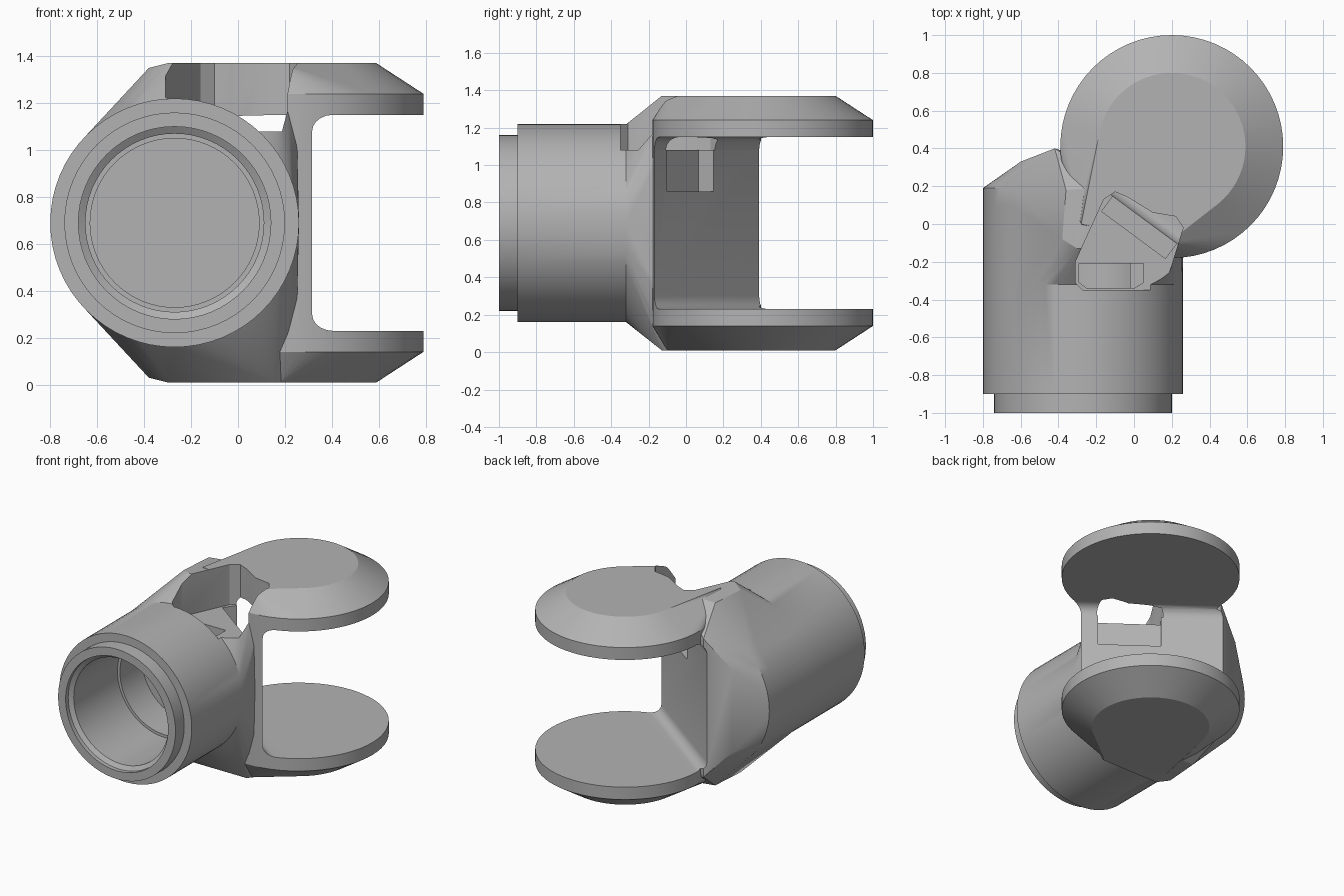
import bpy, bmesh, math
from mathutils import Vector

if "Cube" in bpy.data.objects:
    bpy.data.objects.remove(bpy.data.objects["Cube"], do_unlink=True)

MID = 0.69                      # height of the symmetry plane
AXIS_X = -0.27                  # socket axis
DISC = Vector((0.2, 0.41))      # yoke disc centre
SEG = 64

metal = bpy.data.materials.new("grey_metal")
metal.use_nodes = True
metal.diffuse_color = (0.45, 0.45, 0.45, 1)
metal.node_tree.nodes["Principled BSDF"].inputs["Base Color"].default_value = (0.45, 0.45, 0.45, 1)


def make(name, bm):
    bmesh.ops.recalc_face_normals(bm, faces=bm.faces)
    mesh = bpy.data.meshes.new(name)
    bm.to_mesh(mesh)
    bm.free()
    ob = bpy.data.objects.new(name, mesh)
    bpy.context.scene.collection.objects.link(ob)
    mesh.materials.append(metal)
    return ob


def ring(radius, pos, across):
    """Circle of points, either around the socket (y) or a yoke disc (z)."""
    pts = []
    for i in range(SEG):
        a = 2 * math.pi * i / SEG
        u, v = radius * math.cos(a), radius * math.sin(a)
        pts.append((AXIS_X + u, pos, MID + v) if across == "y" else (DISC.x + u, DISC.y + v, pos))
    return pts


def hull(name, pts):
    bm = bmesh.new()
    for p in pts:
        bm.verts.new(p)
    out = bmesh.ops.convex_hull(bm, input=bm.verts)
    junk = [v for v in out["geom_interior"] if isinstance(v, bmesh.types.BMVert)]
    bmesh.ops.delete(bm, geom=junk, context="VERTS")
    bmesh.ops.dissolve_limit(bm, angle_limit=0.01, verts=bm.verts, edges=bm.edges)
    return make(name, bm)


def lathe(name, profile):
    """Solid of revolution around the socket axis from (radius, y) pairs."""
    bm = bmesh.new()
    rows = [[bm.verts.new(p) for p in ring(r, y, "y")] for r, y in profile]
    for a, b in zip(rows, rows[1:]):
        for i in range(SEG):
            j = (i + 1) % SEG
            bm.faces.new((a[i], a[j], b[j], b[i]))
    bm.faces.new(rows[0])
    bm.faces.new(rows[-1])
    return make(name, bm)


def prism(name, outline, z0, z1, round_edges=0):
    bm = bmesh.new()
    face = bm.faces.new([bm.verts.new((x, y, z0)) for x, y in outline])
    up = bmesh.ops.extrude_face_region(bm, geom=[face])["geom"]
    bmesh.ops.translate(bm, vec=(0, 0, z1 - z0), verts=[v for v in up if isinstance(v, bmesh.types.BMVert)])
    if round_edges:
        # round the two horizontal edges of the first side only
        a, b = (Vector(p) for p in outline[:2])
        edges = [e for e in bm.edges if all(min((v.co.xy - a).length, (v.co.xy - b).length) < 1e-4
                 for v in e.verts) and abs(e.verts[0].co.z - e.verts[1].co.z) < 1e-4]
        bmesh.ops.bevel(bm, geom=edges, offset=round_edges, segments=5, profile=0.5, affect="EDGES")
    return make(name, bm)


def combine(target, other, op):
    mod = target.modifiers.new(op.lower(), "BOOLEAN")
    mod.operation, mod.object, mod.solver = op, other, "EXACT"
    bpy.context.view_layer.objects.active = target
    bpy.ops.object.modifier_apply(modifier=mod.name)
    bpy.data.objects.remove(other, do_unlink=True)


def both(points):
    """Mirror (x, y, height above middle) points over the middle plane."""
    return [(x, y, MID + s * h) for x, y, h in points for s in (1, -1)]


# Main socket body, flared at the back to the height of the yoke
body = hull("yoke_body", ring(0.53, -0.32, "y") + ring(0.53, 0.19, "y") + both([
    (-0.38, -0.08, 0.66), (-0.3, -0.13, 0.68), (0.16, -0.13, 0.68), (0.2, -0.08, 0.68),
    (-0.36, 0.18, 0.66), (-0.1, 0.2, 0.68),
    (-0.6, 0.33, 0.3), (-0.42, 0.4, 0.5), (0.25, -0.12, 0.42)]))

# Yoke discs with sloped rims, plus the flat run back to the body
yoke = hull("yoke_discs", [p for s in (1, -1) for r, h in ((0.59, 0.55), (0.39, 0.68))
                           for p in ring(r, MID + s * h, "z")]
            + both([(-0.28, 0.0, 0.68), (0.18, -0.1, 0.68)]))
combine(body, yoke, "UNION")

# Socket tube with a narrower lip
combine(body, lathe("socket_tube", [(0.47, -1), (0.47, -0.9), (0.53, -0.9), (0.53, 0.1)]), "UNION")

# Open gap between the discs, rounded where the web meets them
wall_a, wall_b = Vector((0.25, -0.12)), Vector((-0.36, 0.33))
along = (wall_b - wall_a).normalized()
out = Vector((along.y, -along.x))
p, q = wall_a - along * 0.7, wall_b + along * 0.8
combine(body, prism("gap", [p, q, q + out * 2, p + out * 2], 0.23, 1.15, 0.07), "DIFFERENCE")

# Stepped socket bore
combine(body, lathe("bore", [(0.41, -1.05), (0.41, -0.97), (0.38, -0.95), (0.38, -0.45),
                             (0.36, -0.45), (0.36, -0.2)]), "DIFFERENCE")

# Pocket in the top and its slot into the bore
combine(body, prism("pocket", [(-0.31, -0.2), (-0.31, -0.31), (-0.27, -0.35), (0.13, -0.35),
                               (0.18, -0.28), (0.26, -0.02), (0.22, 0.04), (0.1, 0.06),
                               (-0.03, 0.14), (-0.1, 0.17), (-0.16, 0.13)], 1.08, 1.6), "DIFFERENCE")
combine(body, prism("slot", [(-0.29, -0.21), (-0.29, -0.31), (-0.25, -0.34), (0.0, -0.34),
                             (0.05, -0.31), (0.05, -0.21)], 0.95, 1.2), "DIFFERENCE")

# Shallow window in the web below the pocket
w0, w1 = wall_a + along * 0.03, wall_a + along * 0.45
combine(body, prism("window", [w0 + out * 0.1, w1 + out * 0.1, w1 - out * 0.1, w0 - out * 0.1],
                    0.86, 1.1), "DIFFERENCE")

# Smooth curved faces, keep machined edges crisp
bpy.ops.object.select_all(action="DESELECT")
body.select_set(True)
bpy.context.view_layer.objects.active = body
bpy.ops.object.shade_smooth_by_angle(angle=math.radians(28))
